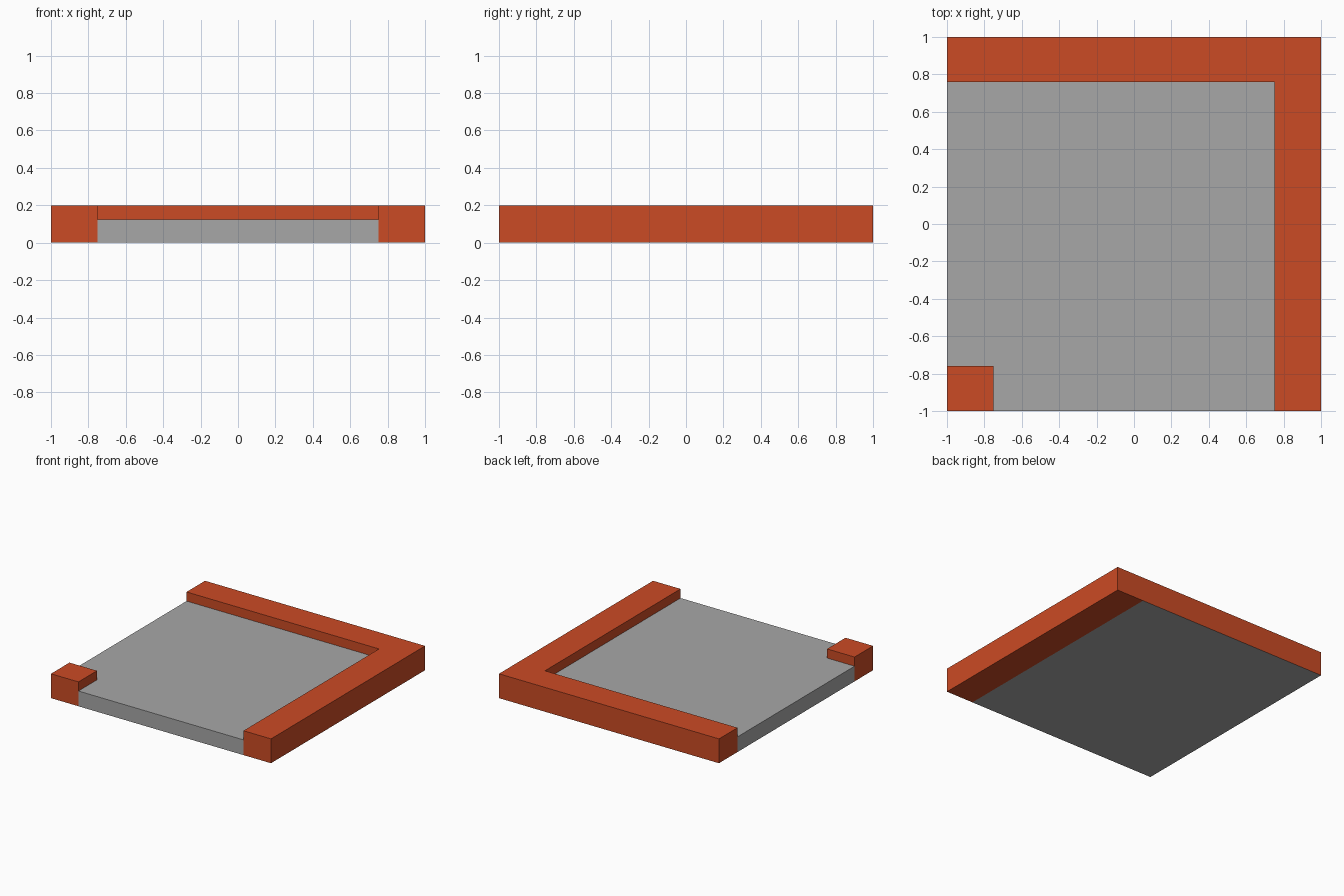
import bpy, bmesh
from mathutils import Vector

if "Cube" in bpy.data.objects:
    bpy.data.objects.remove(bpy.data.objects["Cube"])

H = 0.2       # rim height
FLOOR = 0.125  # floor thickness
X, Y = 0.75, 0.76  # inner edges of the rim


def material(name, rgb):
    m = bpy.data.materials.new(name)
    m.diffuse_color = (*rgb, 1)
    m.use_nodes = True
    m.node_tree.nodes["Principled BSDF"].inputs["Base Color"].default_value = m.diffuse_color
    return m


ORANGE = material("orange red", (0.60, 0.07, 0.018))
GREY = material("mid grey", (0.39, 0.39, 0.39))


def slab(name, outline, height, mats):
    """Extrude an outline up from z = 0; undersides left of x = X take the last material."""
    bm = bmesh.new()
    face = bm.faces.new([bm.verts.new((x, y, 0)) for x, y in outline])
    new = bmesh.ops.extrude_face_region(bm, geom=[face], use_keep_orig=True)["geom"]
    bmesh.ops.translate(bm, vec=(0, 0, height),
                        verts=[v for v in new if isinstance(v, bmesh.types.BMVert)])
    # split at the inner rim edge so the underside can change colour there
    bmesh.ops.bisect_plane(bm, geom=bm.verts[:] + bm.edges[:] + bm.faces[:],
                           plane_co=(X, 0, 0), plane_no=(1, 0, 0))
    bmesh.ops.recalc_face_normals(bm, faces=bm.faces)
    for f in bm.faces:
        c = f.calc_center_median()
        if f.normal.z < -0.5 and c.x < X:
            f.material_index = len(mats) - 1
    me = bpy.data.meshes.new(name)
    bm.to_mesh(me)
    bm.free()
    for m in mats:
        me.materials.append(m)
    ob = bpy.data.objects.new(name, me)
    bpy.context.collection.objects.link(ob)
    return ob


# raised L-shaped rim along the right and back
slab("corner_rim", [(X, -1), (1, -1), (1, 1), (-1, 1), (-1, Y), (X, Y)], H, [ORANGE, GREY])

# lone corner post at the front left
slab("corner_post", [(-1, -1), (-X, -1), (-X, -Y), (-1, -Y)], H, [ORANGE, GREY])

# recessed floor, notched around the post
slab("floor", [(-X, -1), (X, -1), (X, Y), (-1, Y), (-1, -Y), (-X, -Y)], FLOOR, [GREY])
